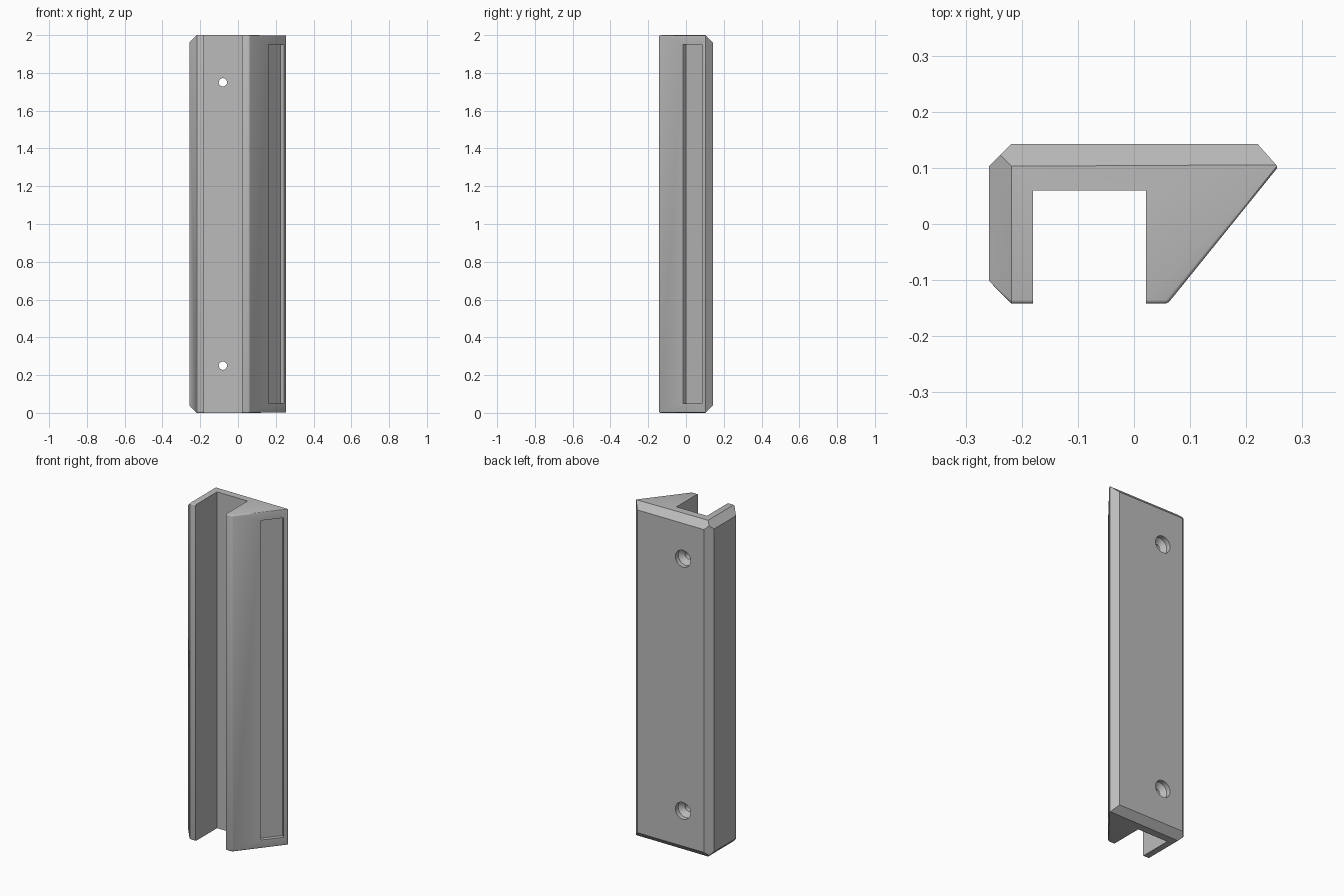
import bpy, bmesh, math
from mathutils import Vector, Matrix

if "Cube" in bpy.data.objects:
    bpy.data.objects.remove(bpy.data.objects["Cube"], do_unlink=True)

H = 2.0       # height
C = 0.04      # chamfer size

grey = bpy.data.materials.new("plain_grey")
grey.use_nodes = True
grey.diffuse_color = (0.5, 0.5, 0.5, 1)
grey.node_tree.nodes["Principled BSDF"].inputs["Base Color"].default_value = (0.5, 0.5, 0.5, 1)


def finish(bm, name):
    bmesh.ops.recalc_face_normals(bm, faces=bm.faces[:])
    mesh = bpy.data.meshes.new(name)
    bm.to_mesh(mesh)
    bm.free()
    mesh.materials.append(grey)
    ob = bpy.data.objects.new(name, mesh)
    bpy.context.collection.objects.link(ob)
    return ob


def prism(bm, outline, height):
    base = bm.faces.new([bm.verts.new((x, y, 0)) for x, y in outline])
    top = bmesh.ops.extrude_face_region(bm, geom=[base])["geom"]
    verts = [v for v in top if isinstance(v, bmesh.types.BMVert)]
    bmesh.ops.translate(bm, verts=verts, vec=(0, 0, height))
    bmesh.ops.recalc_face_normals(bm, faces=bm.faces[:])


# Channel body: hooked profile with a slanted wall
tip, corner = Vector((0.06, -0.142)), Vector((0.258, 0.103))
outline = [(-0.258, 0.103), (-0.218, 0.143), (0.22, 0.143), corner, tip,
           (0.021, -0.142), (0.021, 0.06), (-0.18, 0.06), (-0.18, -0.142),
           (-0.218, -0.142), (-0.258, -0.102)]
bm = bmesh.new()
prism(bm, outline, H)

# End chamfers along the back and the outer side
for side, point in (((0, 1), (0, 0.143 - C)), ((-1, 0), (-0.258 + C, 0))):
    for z, up in ((H, 1), (0, -1)):
        bmesh.ops.bisect_plane(bm, geom=bm.verts[:] + bm.edges[:] + bm.faces[:],
                               dist=1e-5, plane_co=(*point, z),
                               plane_no=(*side, up), clear_outer=True)
        bmesh.ops.holes_fill(bm, edges=[e for e in bm.edges if e.is_boundary], sides=0)
bmesh.ops.remove_doubles(bm, verts=bm.verts[:], dist=1e-5)
bmesh.ops.recalc_face_normals(bm, faces=bm.faces[:])


# Small rounding around the slanted wall and the front tips
def rounded(e):
    a, b = (v.co for v in e.verts)
    if (a - b).xy.length < 1e-4:
        return min((a.xy - p).length for p in (tip, corner)) < 1e-3
    level = abs(a.z - b.z) < 1e-4 and min(abs(a.z), abs(a.z - H)) < 1e-4
    front = max(a.y, b.y) < -0.13
    slant = {tuple(round(c, 3) for c in v.xy) for v in (a, b)} == {tuple(round(c, 3) for c in p) for p in (tip, corner)}
    return level and (front or slant)


bmesh.ops.bevel(bm, geom=[e for e in bm.edges if rounded(e)], offset=0.007,
                offset_type='OFFSET', segments=3, profile=0.5,
                affect='EDGES', clamp_overlap=True)
body = finish(bm, "channel_body")

cutters = []

# Shallow long recess in the slanted wall
along = (corner - tip).normalized()
inward = Vector((-along.y, along.x))
start, end = tip + along * 0.163, tip + along * 0.29
bm = bmesh.new()
prism(bm, [start - inward * 0.05, end - inward * 0.05,
           end + inward * 0.023, start + inward * 0.023], 1.9)
bmesh.ops.translate(bm, verts=bm.verts[:], vec=(0, 0, 0.05))
cutters.append(finish(bm, "recess_cutter"))

# Countersunk screw holes, turned about the y axis
for z in (0.25, 1.75):
    bm = bmesh.new()
    n = 32
    rings = []
    for r, y in ((0.05, 0.2), (0.05, 0.116), (0.022, 0.092), (0.022, 0.0)):
        rings.append([bm.verts.new((-0.08 + r * math.cos(t), y, z + r * math.sin(t)))
                      for t in (math.tau * i / n for i in range(n))])
    for a, b in zip(rings, rings[1:]):
        for i in range(n):
            j = (i + 1) % n
            bm.faces.new((a[i], a[j], b[j], b[i]))
    bm.faces.new(rings[0])
    bm.faces.new(rings[-1])
    cutters.append(finish(bm, "hole_cutter"))

bpy.ops.object.select_all(action='DESELECT')
body.select_set(True)
bpy.context.view_layer.objects.active = body
for cutter in cutters:
    cutter.hide_render = True
    mod = body.modifiers.new("cut", 'BOOLEAN')
    mod.operation, mod.solver, mod.object = 'DIFFERENCE', 'EXACT', cutter
    bpy.ops.object.modifier_apply(modifier=mod.name)
    bpy.data.objects.remove(cutter, do_unlink=True)

bpy.ops.object.shade_smooth_by_angle(angle=math.radians(32))
